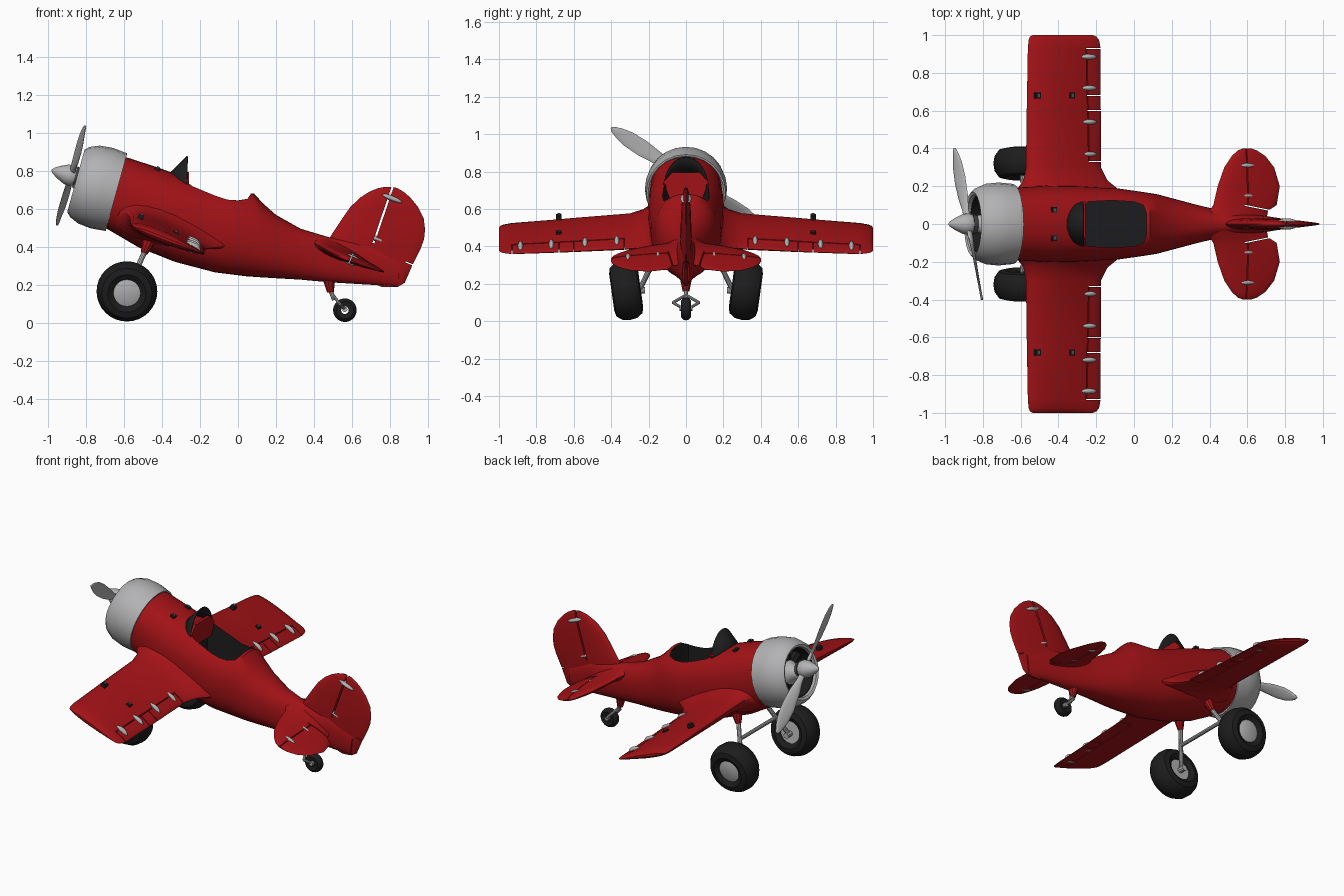
import bpy, bmesh, math
from mathutils import Vector as V, Matrix

if "Cube" in bpy.data.objects:
    bpy.data.objects.remove(bpy.data.objects["Cube"])

def mat(name, c):
    m = bpy.data.materials.new(name)
    m.diffuse_color = (*c, 1)
    m.use_nodes = True
    m.node_tree.nodes["Principled BSDF"].inputs["Base Color"].default_value = m.diffuse_color
    return m

RED = mat("red paint", (0.36, 0.006, 0.008))
GRAY = mat("light gray metal", (0.45, 0.45, 0.46))
BLACK = mat("black", (0.012, 0.012, 0.013))
DARK = mat("dark gray", (0.09, 0.09, 0.095))
TILT = math.radians(22)                       # nose-up sit of wing and tail
F = V((-0.9636, 0, 0.2672))                   # thrust direction
UPN = V((math.sin(TILT), 0, math.cos(TILT)))  # wing normal

def finish(name, bm, mats, angle=35):
    bmesh.ops.recalc_face_normals(bm, faces=bm.faces)
    me = bpy.data.meshes.new(name)
    bm.to_mesh(me)
    bm.free()
    ob = bpy.data.objects.new(name, me)
    bpy.context.collection.objects.link(ob)
    for m in mats:
        me.materials.append(m)
    smooth(ob, angle)
    return ob

def smooth(ob, angle=35):
    bpy.ops.object.select_all(action='DESELECT')
    ob.select_set(True)
    bpy.context.view_layer.objects.active = ob
    bpy.ops.object.shade_smooth_by_angle(angle=math.radians(angle))

def loft(name, rings, m, loop=False, angle=35):
    bm = bmesh.new()
    vs = [[bm.verts.new(p) for p in r] for r in rings]
    n = len(vs[0])
    for a, b in zip(vs, vs[1:] + vs[:1] if loop else vs[1:]):
        for i in range(n):
            bm.faces.new((a[i], a[(i + 1) % n], b[(i + 1) % n], b[i]))
    if not loop:
        bm.faces.new(vs[0])
        bm.faces.new(vs[-1])
    return finish(name, bm, [m], angle)

def lathe(name, profile, origin, axis, m, loop=False, seg=28):
    """profile: (distance along axis, radius)"""
    axis = V(axis).normalized()
    u = axis.orthogonal().normalized()
    w = axis.cross(u)
    t = [2 * math.pi * i / seg for i in range(seg)]
    return loft(name, [[V(origin) + axis * s + (u * math.cos(a) + w * math.sin(a)) * r for a in t]
                       for s, r in profile], m, loop)

def tube(name, a, b, r, m, r2=None):
    d = V(b) - V(a)
    return lathe(name, [(0, r), (d.length, r2 or r)], a, d, m, seg=10)

def box(name, c, size, m, tilt=0, yaw=0):
    bm = bmesh.new()
    M = (Matrix.Translation(c) @ Matrix.Rotation(yaw, 4, 'Z') @ Matrix.Rotation(tilt, 4, 'Y')
         @ Matrix.Diagonal((*size, 1)))
    bmesh.ops.create_cube(bm, size=1, matrix=M)
    return finish(name, bm, [m])

def fairing(name, c, size):
    bm = bmesh.new()
    M = Matrix.Translation(c) @ Matrix.Rotation(TILT, 4, 'Y') @ Matrix.Diagonal((*size, 1))
    bmesh.ops.create_uvsphere(bm, u_segments=16, v_segments=8, radius=0.5, matrix=M)
    return finish(name, bm, [GRAY], 60)

def cut(ob, cutter):
    cutter.hide_render = True
    md = ob.modifiers.new("cut", 'BOOLEAN')
    md.operation, md.solver, md.object = 'DIFFERENCE', 'EXACT', cutter
    bpy.context.view_layer.objects.active = ob
    bpy.ops.object.modifier_apply(modifier=md.name)
    bpy.data.objects.remove(cutter)
    smooth(ob)

def foil(le, te, th, normal, n=10):
    le, te = V(le), V(te)
    pts = []
    for i in range(2 * n):
        a = math.pi * i / n
        u = 0.5 - 0.5 * math.cos(a)
        h = 0.5 * th * (2.45 * math.sqrt(u) * (1 - u) + 0.12 * u)
        h = 0 if i in (0, n) else h
        pts.append(le.lerp(te, u) + normal * (h if i < n else -h))
    return pts

# fuselage: (top x, top z, bottom x, bottom z, half width)
secs = [(-.615, .88, -.725, .515, .19), (-.42, .817, -.52, .395, .203), (-.25, .755, -.33, .32, .2),
        (-.05, .685, -.12, .265, .188), (.085, .68, .04, .245, .167), (.13, .63, .11, .24, .158),
        (.2, .568, .19, .235, .138), (.33, .495, .33, .227, .102), (.48, .45, .48, .213, .066),
        (.7, .42, .7, .2, .042), (.86, .34, .84, .19, .018)]
rings = []
for tx, tz, bx, bz, w in secs:
    top, bot = V((tx, 0, tz)), V((bx, 0, bz))
    ring = []
    for i in range(36):
        c, s = math.cos(math.tau * i / 36), math.sin(math.tau * i / 36)
        p = lambda q: math.copysign(abs(q) ** (2 / 2.35), q)
        ring.append((top + bot) / 2 + (top - bot) / 2 * p(s) + V((0, w * p(c), 0)))
    rings.append(ring)
fuselage = loft("fuselage", rings, RED)
fuselage.data.materials.append(BLACK)

# cockpit opening with black lining
plan = [(-.29, .09), (-.24, .118), (-.12, .125), (.0, .118), (.05, .1), (.065, .06)]
plan += [(x, -y) for x, y in reversed(plan)]
hole = loft("cockpit_cutter", [[V((x, y, z)) for x, y in plan] for z in (.44, 1.1)], RED)
hole.data.materials.append(BLACK)
for f in hole.data.polygons:
    f.material_index = 1
cut(fuselage, hole)

# windscreen and dash panel
arc = [math.pi * i / 16 for i in range(17)]
bm = bmesh.new()
rows = [[bm.verts.new((-.268 - .105 * k * math.sin(t), .122 * math.cos(t),
                       .70 + (.18 - .105 * k) * math.sin(t))) for t in arc] for k in (0, .5, 1)]
for a, b in zip(rows, rows[1:]):
    for i in range(16):
        bm.faces.new((a[i], a[i + 1], b[i + 1], b[i]))
screen = finish("windscreen", bm, [BLACK])
screen.modifiers.new("thickness", 'SOLIDIFY').thickness = 0.006
panel = [(-.12, .745), (-.075, .795), (.075, .795), (.12, .745), (.09, .66), (-.09, .66)]
loft("dash_panel", [[V((x, y, z)) for y, z in panel] for x in (-.28, -.258)], RED)

# cowl, liner, engine
CO = V((-.64, 0, .6875))
lathe("cowl", [(0, .203), (0, .212), (.08, .22), (.15, .213), (.2, .192), (.222, .17), (.215, .155),
               (.18, .152), (.05, .16)], CO, F, GRAY, True, 24)
lathe("cowl_liner", [(.04, .165), (.04, .15), (.195, .148), (.195, .153)], CO, F, BLACK, True, 24)
lathe("crankcase", [(.03, .08), (.14, .075), (.17, .05), (.23, .04)], CO, F, GRAY)
side = V((0, 1, 0))
rise = F.cross(side).normalized()
for i in range(7):
    d = side * math.cos(math.tau * i / 7) + rise * math.sin(math.tau * i / 7)
    tube("engine_cylinder", CO + F * .1 + d * .05, CO + F * .1 + d * .148, .04, BLACK)

# propeller
PC = V((-.878, 0, .775))
lathe("spinner", [(-.02, .05), (0, .057), (.03, .052), (.07, .033), (.1, .014), (.108, .002)], PC, F, GRAY)
lathe("spinner_plate", [(-.045, .045), (-.02, .058)], PC, F, DARK)
for sgn in (1, -1):
    D = V((.073, -.4, .258)).normalized() * sgn
    perp = F.cross(D)
    rings = []
    for d, w, tw in [(.02, .035, 50), (.09, .04, 40), (.17, .07, 30), (.28, .09, 24), (.37, .085, 20),
                     (.43, .06, 17), (.47, .03, 15), (.482, .008, 15)]:
        tw = math.radians(tw)
        ch = perp * math.cos(tw) + F * math.sin(tw)
        th = perp * -math.sin(tw) + F * math.cos(tw)
        h = .012 if d < .1 else .006
        rings.append([PC + D * d + ch * (w / 2 * math.cos(a)) + th * (h * math.sin(a))
                      for a in (math.tau * i / 12 for i in range(12))])
    loft("propeller_blade", rings, GRAY, angle=60)

for s in (1, -1):
    # wing with root fillet: y, leading x z, trailing x z, thickness
    W = [(.135, -.67, .61, .0, .41, .26), (.19, -.615, .585, -.09, .40, .18), (.23, -.585, .572, -.14, .395, .135),
         (.3, -.572, .558, -.175, .388, .108), (.6, -.568, .54, -.176, .373, .088), (.93, -.562, .518, -.177, .36, .064),
         (.975, -.558, .512, -.185, .365, .05), (.993, -.55, .507, -.2, .37, .034), (1, -.535, .5, -.22, .378, .015)]
    wing = loft("wing", [foil((a, y * s, b), (c, y * s, d), t, UPN) for y, a, b, c, d, t in W], RED)
    cut(wing, box("aileron_gap", (-.255, .63 * s, .4), (.006, .6, .3), RED, TILT))
    for y in (.33, .6, .68, .93):
        cut(wing, box("aileron_end_gap", (-.197, y * s, .378), (.125, .005, .3), RED, TILT))
    for y, z in ((.885, .397), (.72, .405), (.54, .416), (.37, .424)):
        fairing("aileron_hinge", (-.245, y * s, z), (.1, .03, .058))

    # rigging fittings
    for x, y, z in ((-.51, .68, .558), (-.33, .68, .468), (-.425, .075, .805)):
        box("fitting", (x, y * s, z), (.03, .03, .024), BLACK, TILT)
        box("fitting_cap", (x + .004, y * s, z + .012), (.016, .016, .012), DARK, TILT)

    # tailplane: y, leading x, trailing x, thickness
    H = [(.02, .36, .70, .1), (.07, .40, .71, .07), (.1, .42, .755, .055), (.2, .443, .772, .05), (.3, .478, .742, .042),
         (.36, .518, .695, .032), (.39, .55, .65, .022), (.4, .577, .62, .01)]
    zt = lambda x, y: .345 - .4 * (x - .6) - .05 * y
    tail = loft("tailplane", [foil((a, y * s, zt(a, y)), (b, y * s, zt(b, y)), t, UPN) for y, a, b, t in H], RED)
    cut(tail, box("elevator_gap", (.595, .26 * s, .34), (.006, .34, .2), RED, TILT))
    cut(tail, box("elevator_inner_gap", (.67, .082 * s, .31), (.17, .006, .2), RED, 0, -.2 * s))
    for y in (.15, .31):
        fairing("elevator_hinge", (.595, y * s, zt(.595, y)), (.1, .03, .055))

    # main gear
    foot, knee, hip = V((-.585, .25 * s, .165)), V((-.53, .19 * s, .285)), V((-.48, .135 * s, .4))
    tube("gear_strut", foot, hip, .014, GRAY)
    tube("gear_mount", knee.lerp(hip, .7), hip + V((.01, 0, .03)), .018, RED, .035)
    axis = V((0, s, -.14))
    mid = V((-.585, .32 * s, .165))
    tube("axle", foot - V((0, .03 * s, 0)), mid, .018, GRAY)
    lathe("tire", [(-.06, .07), (-.078, .1), (-.07, .132), (-.04, .153), (0, .16), (.04, .153),
                   (.07, .132), (.078, .1), (.06, .07)], mid, axis, BLACK, True, 32)
    lathe("wheel_hub", [(-.055, .02), (-.055, .078), (.058, .078), (.068, .05), (.07, .002)], mid, axis, GRAY)

    # tail wheel fork
    pts = [(.505, 0, .14), (.535, .07 * s, .1), (.563, .02 * s, .07)]
    for a, b in zip(pts, pts[1:]):
        tube("tail_fork", a, b, .008, GRAY)

tube("gear_crossbar", (-.53, -.19, .285), (-.53, .19, .285), .012, GRAY)

# fin and rudder: z, leading x, trailing x, thickness
FN = [(.188, .76, .84, .02), (.21, .70, .878, .03), (.295, .55, .915, .05), (.385, .49, .96, .06), (.44, .478, .98, .065),
      (.49, .51, .985, .06), (.55, .55, .978, .055), (.61, .592, .948, .05), (.66, .645, .907, .04),
      (.69, .692, .872, .03), (.708, .735, .84, .02), (.716, .775, .815, .01)]
fin = loft("fin_and_rudder", [foil((a, 0, z), (b, 0, z), t, side) for z, a, b, t in FN], RED)
cut(fin, box("rudder_gap", (.77, 0, .585), (.011, .3, .35), RED, .328))
cut(fin, box("rudder_foot_gap", (.92, 0, .305), (.08, .3, .006), RED, TILT))
fairing("rudder_hinge", (.81, 0, .655), (.13, .06, .03))
fairing("rudder_hinge", (.735, 0, .44), (.11, .065, .03))

# tail wheel
tube("tail_mount", (.48, 0, .225), (.487, 0, .16), .032, RED, .018)
tube("tail_leg", (.487, 0, .17), (.507, 0, .12), .012, GRAY)
tube("tail_axle", (.563, -.035, .07), (.563, .035, .07), .014, GRAY)
lathe("tail_tire", [(-.022, .02), (-.026, .045), (-.015, .058), (0, .062), (.015, .058), (.026, .045),
                    (.022, .02)], (.563, 0, .066), (0, 1, 0), BLACK, True)
